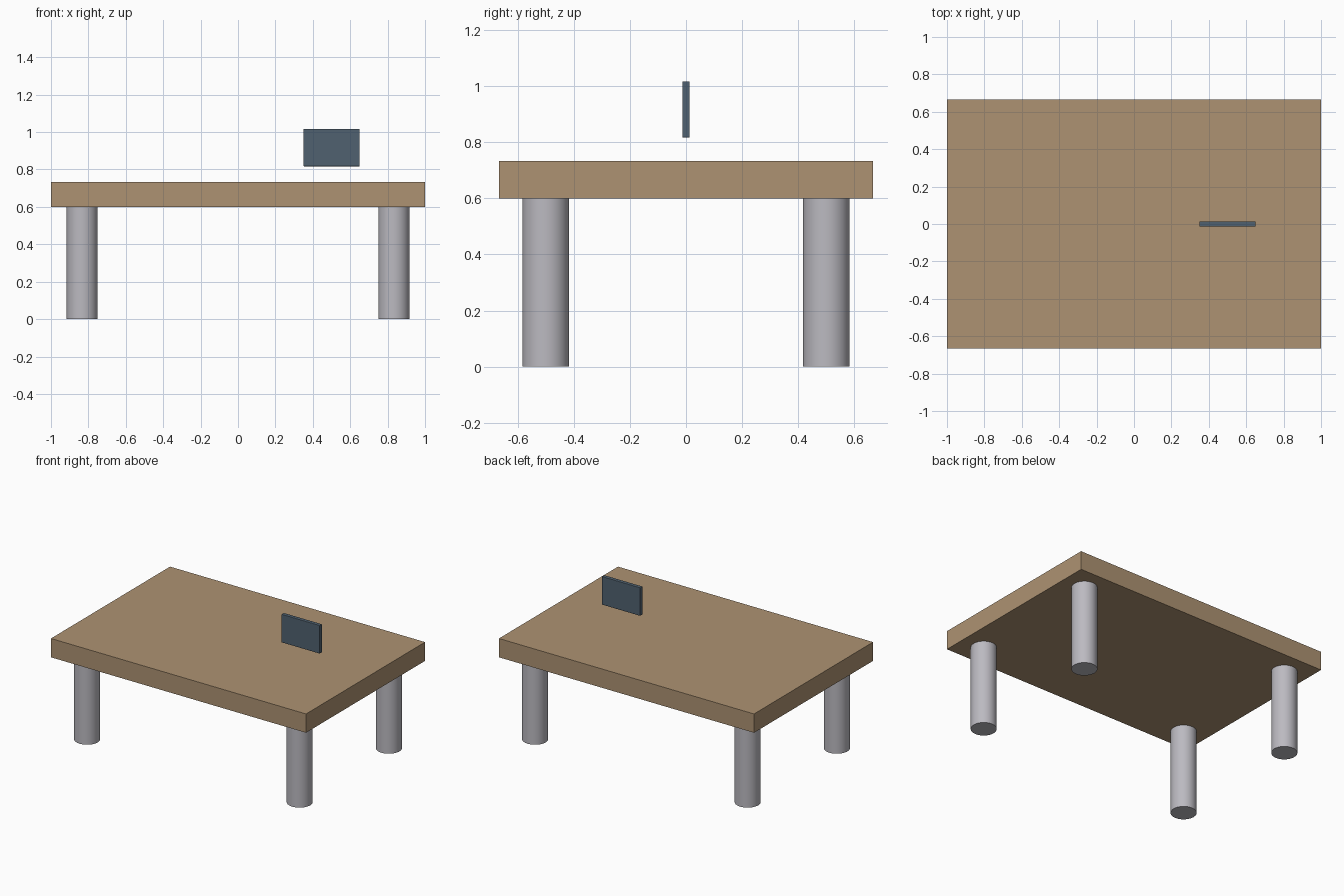
import bpy
import math

if "Cube" in bpy.data.objects:
    bpy.data.objects.remove(bpy.data.objects["Cube"])


def material(name, color):
    mat = bpy.data.materials.new(name)
    mat.diffuse_color = (*color, 1)
    mat.use_nodes = True
    mat.node_tree.nodes["Principled BSDF"].inputs["Base Color"].default_value = mat.diffuse_color
    return mat


def box(name, center, size, mat, bevel=0):
    bpy.ops.mesh.primitive_cube_add(size=1, location=center)
    obj = bpy.context.object
    obj.name = name
    obj.scale = size
    bpy.ops.object.transform_apply(location=False, rotation=False, scale=True)
    obj.data.materials.append(mat)
    if bevel:
        mod = obj.modifiers.new("soft_edges", 'BEVEL')
        mod.width = bevel
        mod.segments = 2
    return obj


wood = material("wood", (0.42, 0.29, 0.17))
slate = material("slate", (0.08, 0.12, 0.16))
metal = material("metal", (0.5, 0.49, 0.53))

TOP_Z, THICK = 0.6, 0.1333

# Tabletop slab
box("tabletop", (0, 0, TOP_Z + THICK / 2), (2, 1.3333, THICK), wood)

# Four round legs
for side_x, x in (("left", -0.8333), ("right", 0.8333)):
    for side_y, y in (("front", -0.5), ("back", 0.5)):
        bpy.ops.mesh.primitive_cylinder_add(
            vertices=32, radius=0.0833, depth=TOP_Z, location=(x, y, TOP_Z / 2))
        leg = bpy.context.object
        leg.name = f"{side_y}_{side_x}_leg"
        leg.data.materials.append(metal)
        bpy.ops.object.shade_smooth_by_angle(angle=math.radians(30))

# Thin upright panel hovering above the tabletop
box("floating_panel", (0.5, 0, 0.9167), (0.3, 0.0267, 0.2), slate, bevel=0.003)
